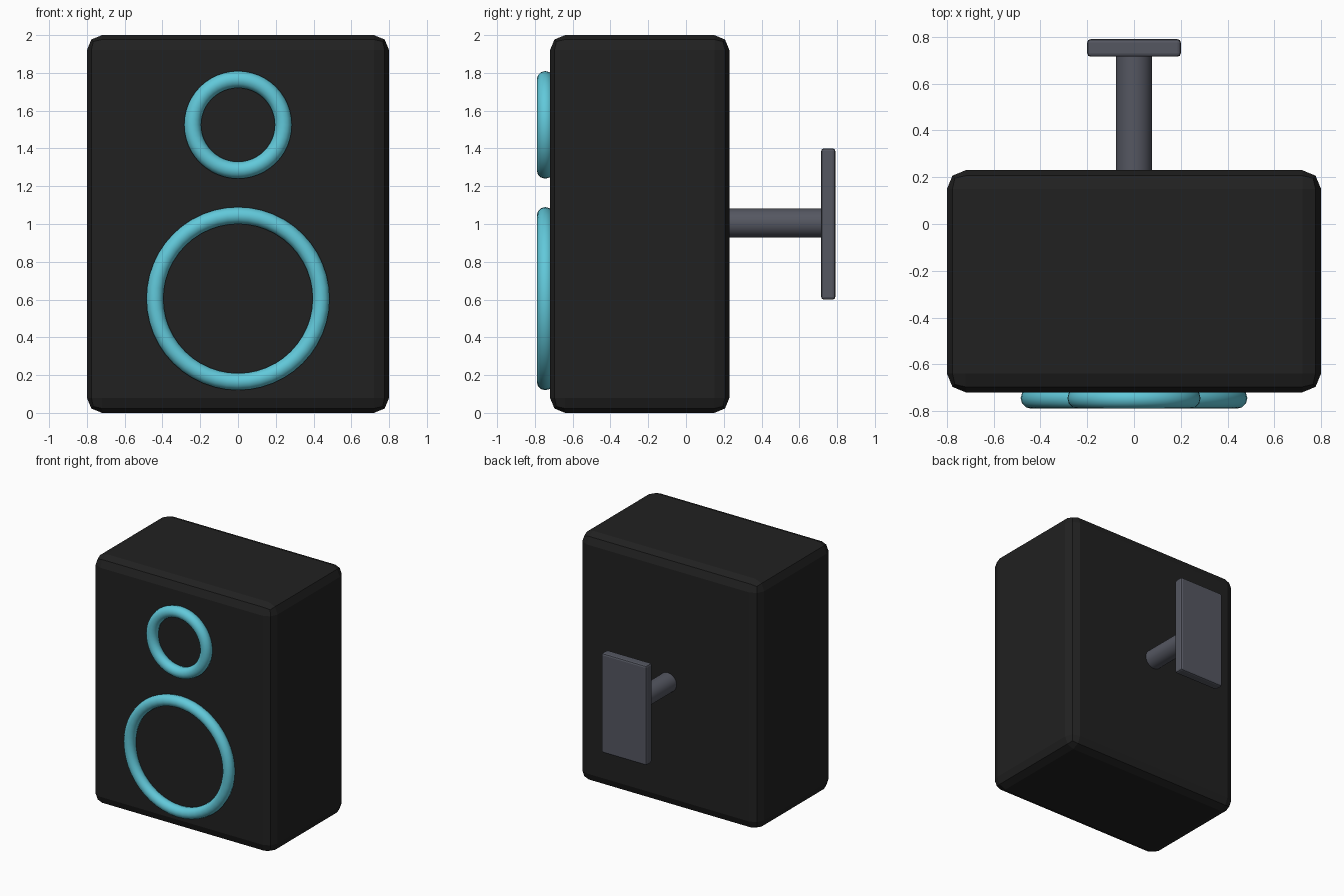
import bpy
import math

if "Cube" in bpy.data.objects:
    bpy.data.objects.remove(bpy.data.objects["Cube"])


def material(name, colour):
    mat = bpy.data.materials.new(name)
    mat.diffuse_color = (*colour, 1.0)
    mat.use_nodes = True
    mat.node_tree.nodes["Principled BSDF"].inputs["Base Color"].default_value = mat.diffuse_color
    return mat


BLACK = material("charcoal black", (0.015, 0.015, 0.015))
CYAN = material("cyan", (0.12, 0.58, 0.70))
GREY = material("slate grey", (0.09, 0.095, 0.12))


def finish(name, mat, angle=None):
    ob = bpy.context.object
    ob.name = name
    ob.data.materials.append(mat)
    if angle:
        bpy.ops.object.shade_smooth_by_angle(angle=math.radians(angle))
    return ob


def bevelled_box(name, centre, size, width, segments, mat):
    bpy.ops.mesh.primitive_cube_add(size=1, location=centre)
    ob = bpy.context.object
    ob.scale = size
    bpy.ops.object.transform_apply(location=False, rotation=False, scale=True)
    finish(name, mat)
    mod = ob.modifiers.new("rounded edges", 'BEVEL')
    mod.width = width
    mod.segments = segments


def ring(name, z, radius):
    bpy.ops.mesh.primitive_torus_add(
        location=(0, -0.745, z), rotation=(math.pi / 2, 0, 0),
        major_segments=48, minor_segments=12,
        major_radius=radius, minor_radius=0.045)
    finish(name, CYAN, 40)


# Speaker cabinet
bevelled_box("cabinet", (0, -0.245, 1.0), (1.6, 0.95, 2.0), 0.08, 2, BLACK)

# Driver rings on the front
ring("tweeter_ring", 1.525, 0.24)
ring("woofer_ring", 0.605, 0.44)

# Wall mount: arm and plate at the back
bpy.ops.mesh.primitive_cylinder_add(
    vertices=32, radius=0.077, depth=0.55,
    location=(0, 0.475, 1.005), rotation=(math.pi / 2, 0, 0))
finish("mount_arm", GREY, 40)
bevelled_box("mount_plate", (0, 0.753, 1.0), (0.4, 0.075, 0.8), 0.014, 2, GREY)
